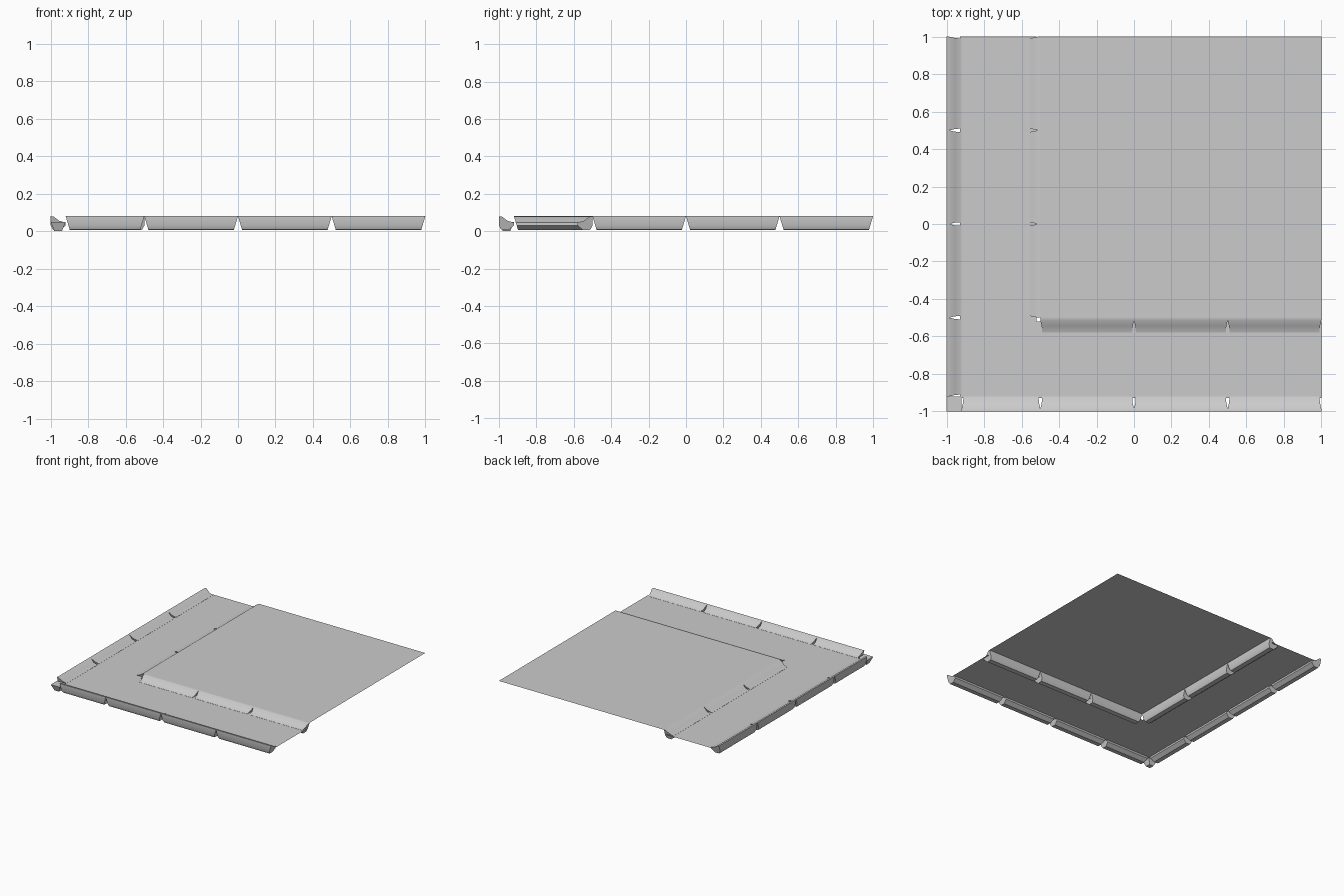
import bpy
import bmesh
from math import radians
from mathutils import Vector

cube = bpy.data.objects.get("Cube")
if cube:
    bpy.data.objects.remove(cube, do_unlink=True)

grey = bpy.data.materials.new("concrete_grey")
grey.use_nodes = True
colour = (0.6, 0.6, 0.6, 1)
grey.diffuse_color = colour
grey.node_tree.nodes["Principled BSDF"].inputs["Base Color"].default_value = colour

TOP, ROAD = 0.08, 0.045

# Kerb cross-section: distance from the back face, height
PROFILE = [(0, .03), (0, .08), (.015, .079), (.045, .056), (.08, .046),
           (.08, .03), (.05, .006), (.012, .008)]


def finish(name, bm, smooth=False):
    mesh = bpy.data.meshes.new(name)
    bm.to_mesh(mesh)
    bm.free()
    obj = bpy.data.objects.new(name, mesh)
    bpy.context.collection.objects.link(obj)
    mesh.materials.append(grey)
    if smooth:
        bpy.ops.object.select_all(action='DESELECT')
        obj.select_set(True)
        bpy.context.view_layer.objects.active = obj
        bpy.ops.object.shade_smooth_by_angle(angle=radians(35))
    return obj


def sheet(name, outline, z):
    bm = bmesh.new()
    bm.faces.new([bm.verts.new((x, y, z)) for x, y in outline])
    finish(name, bm)


def kerb(name, cuts, back, inward, along_x):
    """Row of kerb stones whose ends are undercut below the top edge."""
    bm = bmesh.new()
    for start, end in zip(cuts, cuts[1:]):
        rings = []
        for pos, sign in ((start, 1), (end, -1)):
            ring = []
            for d, z in PROFILE:
                a = pos + sign * 0.024 * (TOP - z) / TOP
                b = back + inward * d
                ring.append(bm.verts.new((a, b, z) if along_x else (b, a, z)))
            rings.append(ring)
        first, last = rings
        for i in range(len(PROFILE)):
            j = (i + 1) % len(PROFILE)
            bm.faces.new((first[i], first[j], last[j], last[i]))
        bm.faces.new(first)
        bm.faces.new(last[::-1])
    bmesh.ops.recalc_face_normals(bm, faces=bm.faces)
    finish(name, bm, smooth=True)


# Raised pavement and the lower L-shaped road
sheet("pavement", [(-.5, -.5), (1, -.5), (1, 1), (-.5, 1)], TOP)
sheet("road", [(-.93, -.93), (1, -.93), (1, -.52), (-.52, -.52),
               (-.52, 1), (-.93, 1)], ROAD)

# Outer kerbs rise at the tile edge, inner kerbs rise to the pavement
kerb("outer_front_kerb", [-.92, -.5, 0, .5, 1], -1, 1, True)
kerb("outer_side_kerb", [-.92, -.5, 0, .5, 1], -1, 1, False)
kerb("inner_front_kerb", [-.5, 0, .5, 1], -.5, -1, True)
kerb("inner_side_kerb", [-.5, 0, .5, 1], -.5, -1, False)

# Low corner stone joining the outer kerbs
bm = bmesh.new()
bmesh.ops.create_cube(bm, size=1)
for v in bm.verts:
    low = v.co.z < 0
    v.co = Vector((-.96 + v.co.x * (.04 if low else .08),
                   -.96 + v.co.y * (.04 if low else .08),
                   0 if low else .05))
bmesh.ops.recalc_face_normals(bm, faces=bm.faces)
finish("corner_stone", bm)
